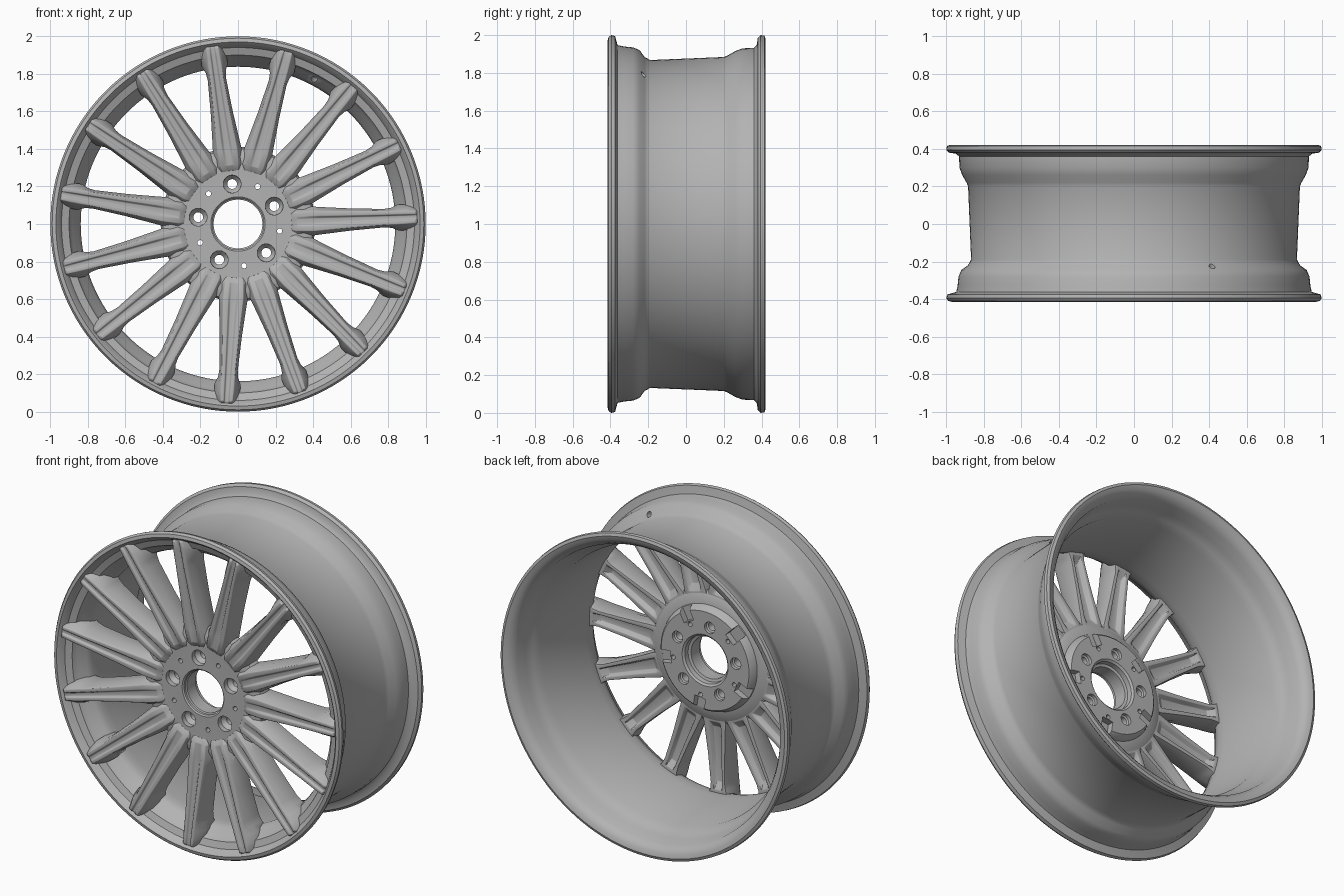
import bpy, bmesh, math
from mathutils import Matrix, Vector

cube = bpy.data.objects.get("Cube")
if cube:
    bpy.data.objects.remove(cube, do_unlink=True)

SPOKES = 15
START = math.radians(2.3)
CENTRE = Vector((0, 0, 1))

metal = bpy.data.materials.new("satin_grey")
metal.use_nodes = True
metal.diffuse_color = (0.45, 0.45, 0.45, 1)
metal.node_tree.nodes["Principled BSDF"].inputs["Base Color"].default_value = (0.45, 0.45, 0.45, 1)


def polar(r, angle, y=0.0):
    return CENTRE + Vector((r * math.cos(angle), y, r * math.sin(angle)))


def lathe(bm, profile, steps, origin=CENTRE):
    """Revolve a closed (radius, y) profile about the y direction."""
    rings = []
    for i in range(steps):
        a = math.tau * i / steps
        rings.append([bm.verts.new(origin + Vector((r * math.cos(a), y, r * math.sin(a))))
                      for r, y in profile])
    n = len(profile)
    for i in range(steps):
        p, q = rings[i], rings[(i + 1) % steps]
        for j in range(n):
            k = (j + 1) % n
            bm.faces.new((p[j], p[k], q[k], q[j]))


def make(name, bm):
    bmesh.ops.remove_doubles(bm, verts=bm.verts, dist=1e-5)
    bmesh.ops.dissolve_degenerate(bm, edges=bm.edges, dist=1e-5)
    bmesh.ops.recalc_face_normals(bm, faces=bm.faces)
    mesh = bpy.data.meshes.new(name)
    bm.to_mesh(mesh)
    bm.free()
    mesh.materials.append(metal)
    obj = bpy.data.objects.new(name, mesh)
    bpy.context.collection.objects.link(obj)
    return obj


def finish(obj, cutters=(), bevel=0):
    """Cut, soften and smooth-shade a part."""
    for c in cutters:
        c.hide_render = True
        m = obj.modifiers.new("cut", "BOOLEAN")
        m.operation, m.solver, m.object = "DIFFERENCE", "EXACT", c
    if bevel:
        m = obj.modifiers.new("soften", "BEVEL")
        m.width, m.segments, m.limit_method = bevel, 2, "ANGLE"
    bpy.context.view_layer.update()
    graph = bpy.context.evaluated_depsgraph_get()
    mesh = bpy.data.meshes.new_from_object(obj.evaluated_get(graph))
    obj.modifiers.clear()
    obj.data = mesh
    for c in cutters:
        bpy.data.objects.remove(c, do_unlink=True)
    bpy.ops.object.select_all(action="DESELECT")
    obj.select_set(True)
    bpy.context.view_layer.objects.active = obj
    bpy.ops.object.shade_smooth_by_angle(angle=math.radians(35))


# Rim: outer side front to back, then inner side back to front
rim_profile = [
    (.97, -.415), (.99, -.41), (1, -.395), (.995, -.375), (.975, -.37), (.947, -.362),
    (.94, -.33), (.935, -.28), (.92, -.245), (.885, -.22), (.868, -.19), (.884, .2),
    (.892, .22), (.915, .26), (.93, .3), (.932, .36), (.95, .375), (.985, .38),
    (1, .395), (.997, .415), (.98, .422), (.955, .415), (.935, .4), (.915, .37),
    (.905, .3), (.885, .255), (.86, .21), (.84, -.2), (.838, -.25), (.85, -.29),
    (.885, -.325), (.9, -.36), (.94, -.375), (.955, -.4)]
bm = bmesh.new()
lathe(bm, rim_profile, 128)
rim = make("rim", bm)

# Valve hole through the front bead seat
valve_angle = math.radians(62.3)
a, b = polar(.86, valve_angle, -.35), polar(.91, valve_angle, -.17)
bm = bmesh.new()
turn = (b - a).to_track_quat("Z", "Y").to_matrix().to_4x4()
bmesh.ops.create_cone(bm, cap_ends=True, segments=16, radius1=.017, radius2=.017,
                      depth=(b - a).length, matrix=Matrix.Translation((a + b) / 2) @ turn)
finish(rim, [make("valve_cutter", bm)])

# Hub with stepped centre bore and rear mounting pad
hub_profile = [
    (.13, -.32), (.137, -.325), (.137, -.34), (.145, -.347), (.28, -.345), (.36, -.35),
    (.4, -.335), (.412, -.31), (.41, -.26), (.39, -.245), (.33, -.235), (.316, -.2),
    (.305, -.19), (.16, -.19), (.148, -.2), (.146, -.23), (.13, -.235)]
bm = bmesh.new()
lathe(bm, hub_profile, 96)
hub = make("hub", bm)

# Bolt holes with seats, small holes, and rear pockets between the bolts
bolt_profile = [(0, -.5), (.05, -.5), (.047, -.315), (.026, -.29),
                (.026, -.215), (.036, -.21), (.036, -.1), (0, -.1)]
pin_profile = [(0, -.5), (.014, -.5), (.014, -.1), (0, -.1)]
holes, pockets = bmesh.new(), bmesh.new()
for i in range(5):
    angle = math.radians(26.3 + 72 * i)
    mid = angle + math.pi / 5
    lathe(holes, bolt_profile, 32, polar(.215, angle))
    lathe(holes, pin_profile, 16, polar(.225, mid))
    bmesh.ops.create_cube(pockets, size=1, matrix=Matrix.Translation(polar(.285, mid, -.19))
                          @ Matrix.Rotation(-mid, 4, "Y") @ Matrix.Diagonal((.085, .08, .075, 1)))
finish(hub, [make("hole_cutter", holes), make("pocket_cutter", pockets)])

# Spokes: radius, land half width, base half width, front, shoulder, back, groove depth
stations = [
    (.27, .040, .056, -.335, -.330, -.250, 0),
    (.315, .050, .066, -.366, -.345, -.245, .003),
    (.40, .054, .077, -.374, -.335, -.245, .012),
    (.44, .052, .073, -.377, -.330, -.245, .013),
    (.60, .044, .059, -.388, -.330, -.245, .013),
    (.78, .037, .049, -.402, -.335, -.242, .013),
    (.82, .036, .054, -.405, -.335, -.240, .013),
    (.855, .035, .070, -.407, -.330, -.238, .013),
    (.90, .034, .068, -.410, -.352, -.310, .013),
    (.945, .032, .045, -.413, -.385, -.368, .012),
    (.958, .030, .040, -.400, -.385, -.370, 0)]


def section(t, base, front, shoulder, back, groove, recess):
    half = [(0, front + groove), (t * .28, front + groove), (t * .48, front), (t, front),
            (t + (base - t) * .4, front + .02), (base, shoulder), (base, back),
            (base * .6, back), (base * .4, back - recess), (0, back - recess)]
    half[4] = (half[4][0], min(half[4][1], (front + shoulder) / 2))
    return half + [(-u, y) for u, y in reversed(half[1:-1])]


bm = bmesh.new()
for i in range(SPOKES):
    angle = START + math.tau * i / SPOKES
    side = Vector((-math.sin(angle), 0, math.cos(angle)))
    rings = []
    for r, *shape in stations:
        recess = .03 if .42 < r < .8 else 0
        rings.append([bm.verts.new(polar(r, angle, y) + side * u)
                      for u, y in section(*shape, recess)])
    n = len(rings[0])
    for p, q in zip(rings, rings[1:]):
        for j in range(n):
            k = (j + 1) % n
            bm.faces.new((p[j], p[k], q[k], q[j]))
    bm.faces.new(rings[0])
    bm.faces.new(rings[-1])
finish(make("spokes", bm), bevel=.003)
